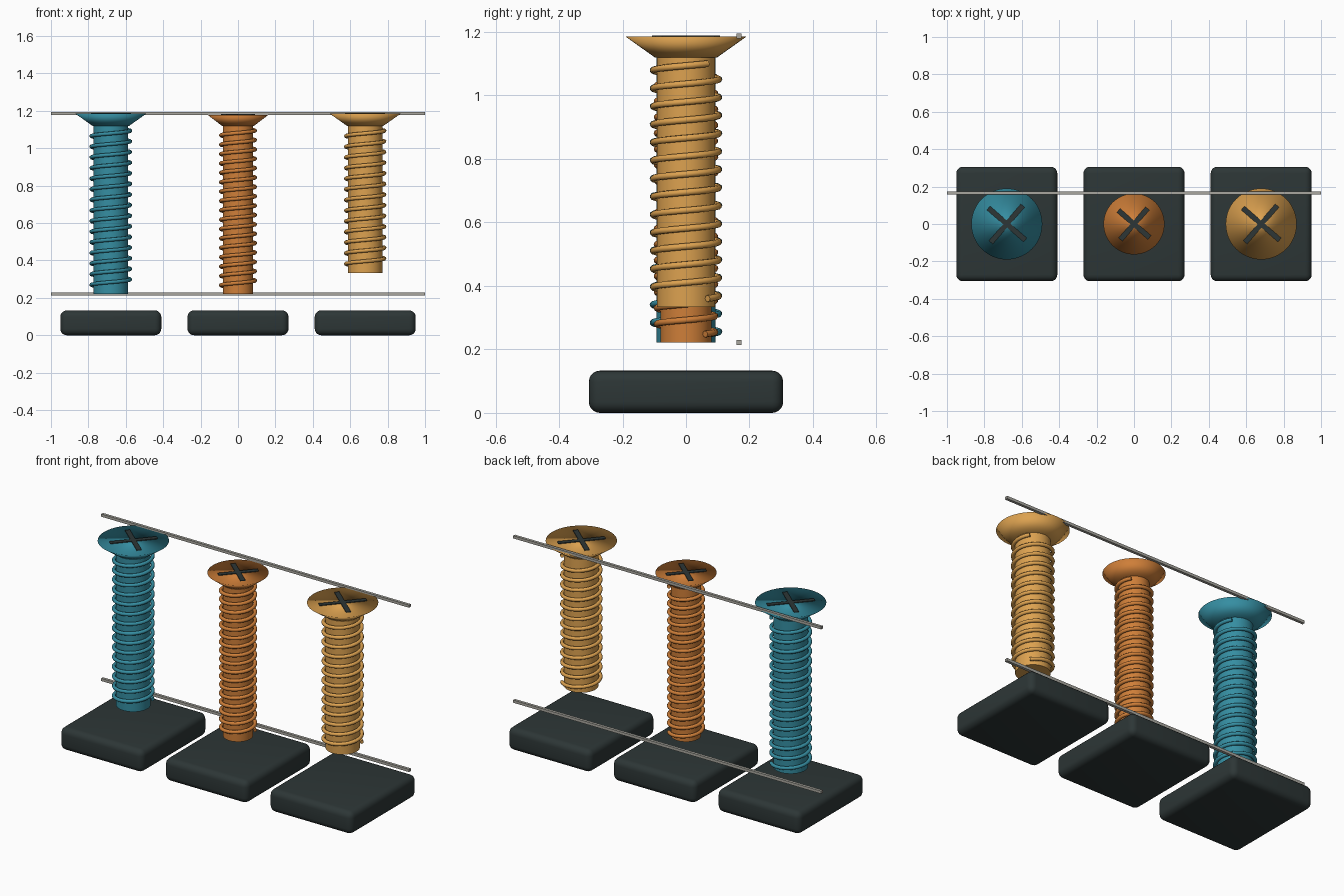
import bpy
import math

old = bpy.data.objects.get("Cube")
if old:
    bpy.data.objects.remove(old, do_unlink=True)


def material(name, rgb):
    m = bpy.data.materials.new(name)
    m.use_nodes = True
    m.diffuse_color = (*rgb, 1)
    bsdf = m.node_tree.nodes["Principled BSDF"]
    bsdf.inputs["Base Color"].default_value = (*rgb, 1)
    bsdf.inputs["Roughness"].default_value = 0.5
    return m


teal = material("teal", (0.036, 0.27, 0.36))
orange = material("orange", (0.62, 0.21, 0.04))
gold = material("gold", (0.72, 0.36, 0.08))
charcoal = material("charcoal", (0.026, 0.037, 0.037))
grey = material("warm grey", (0.40, 0.39, 0.35))


def finish(name, mat):
    ob = bpy.context.object
    ob.name = name
    ob.data.materials.append(mat)
    return ob


def box(name, mat, loc, size, turn=0.0, bevel=0.0):
    bpy.ops.mesh.primitive_cube_add(size=1, location=loc, rotation=(0, 0, turn))
    ob = finish(name, mat)
    ob.scale = size
    bpy.ops.object.transform_apply(location=False, rotation=False, scale=True)
    if bevel:
        mod = ob.modifiers.new("rounding", "BEVEL")
        mod.width = bevel
        mod.segments = 5
        bpy.ops.object.shade_smooth()
    return ob


def thread(name, mat, x, radius, wire, z0, z1, turns):
    # Round wire swept along a helix
    steps = 28 * turns
    curve = bpy.data.curves.new(name, "CURVE")
    curve.dimensions = "3D"
    curve.bevel_depth = wire
    curve.bevel_resolution = 2
    curve.use_fill_caps = True
    path = curve.splines.new("POLY")
    path.points.add(steps)
    for i, p in enumerate(path.points):
        t = i / steps
        a = 0.72 + 2 * math.pi * turns * t
        p.co = (radius * math.cos(a), radius * math.sin(a), z0 + (z1 - z0) * t, 1)
    curve.materials.append(mat)
    ob = bpy.data.objects.new(name, curve)
    ob.location.x = x
    bpy.context.collection.objects.link(ob)


def screw(side, mat, x, shank, head, bottom, top, slot, turns):
    neck = 1.12
    # Shank
    bpy.ops.mesh.primitive_cylinder_add(
        vertices=48, radius=shank, depth=neck - bottom + 0.01,
        location=(x, 0, (neck + bottom + 0.01) / 2))
    finish(side + "_shank", mat)
    bpy.ops.object.shade_smooth_by_angle()
    # Countersunk head
    bpy.ops.mesh.primitive_cone_add(
        vertices=48, radius1=shank + 0.006, radius2=head, depth=top - neck,
        location=(x, 0, (top + neck) / 2))
    finish(side + "_head", mat)
    bpy.ops.object.shade_smooth()
    # Cross recess plates
    for i in range(2):
        box(f"{side}_slot_{i + 1}", charcoal, (x, 0, top), (slot, 0.027, 0.008),
            math.radians(49 - 90 * i))
    # Thread
    thread(side + "_thread", mat, x, shank + 0.0115, 0.0105, bottom + 0.026, 1.1, turns)


screw("right", teal, -0.68, 0.0925, 0.19, 0.222, 1.185, 0.26, 15)
screw("middle", orange, 0, 0.08, 0.163, 0.222, 1.179, 0.22, 17)
screw("left", gold, 0.68, 0.0915, 0.19, 0.334, 1.185, 0.26, 13)

# Rounded base blocks
for side, x in (("right", -0.68), ("middle", 0), ("left", 0.68)):
    box(side + "_base", charcoal, (x, 0, 0.0665), (0.54, 0.612, 0.133), bevel=0.035)

# Upper and lower guide rails
for name, z in (("lower_rail", 0.222), ("upper_rail", 1.187)):
    box(name, grey, (0, 0.167, z), (2, 0.016, 0.016))
